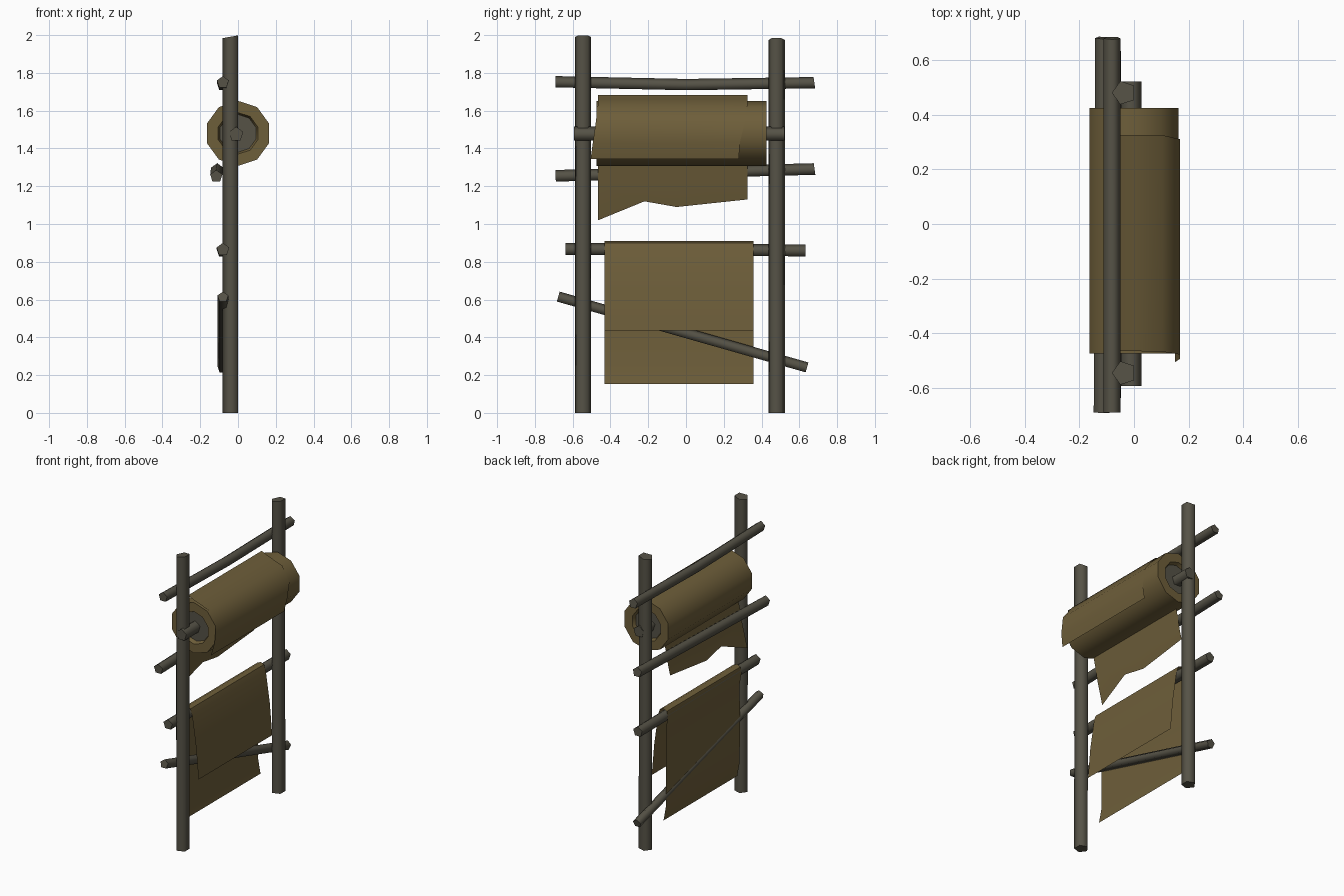
import bpy, bmesh, math
from mathutils import Vector

if "Cube" in bpy.data.objects:
    bpy.data.objects.remove(bpy.data.objects["Cube"])


def material(name, rgb):
    m = bpy.data.materials.new(name)
    m.diffuse_color = (*rgb, 1)
    m.use_nodes = True
    m.node_tree.nodes["Principled BSDF"].inputs["Base Color"].default_value = m.diffuse_color
    return m


WOOD = material("weathered_wood", (0.092, 0.085, 0.062))
HIDE = material("tan_hide", (0.155, 0.112, 0.042))


def finish(name, bm, mats, angle=80, fix=True):
    if fix:
        bmesh.ops.recalc_face_normals(bm, faces=bm.faces)
    me = bpy.data.meshes.new(name)
    bm.to_mesh(me)
    bm.free()
    ob = bpy.data.objects.new(name, me)
    bpy.context.collection.objects.link(ob)
    for m in mats:
        me.materials.append(m)
    bpy.context.view_layer.objects.active = ob
    ob.select_set(True)
    bpy.ops.object.shade_smooth_by_angle(angle=math.radians(angle))
    ob.select_set(False)
    return ob


def pole(name, path, radius, up, cut=0.0, sides=5):
    """Pole along a path; cut slants the far end."""
    bm = bmesh.new()
    pts = [Vector(p) for p in path]
    axis = (pts[-1] - pts[0]).normalized()
    u = Vector(up)
    u = (u - axis * u.dot(axis)).normalized()
    v = axis.cross(u)
    rings = []
    for i, p in enumerate(pts):
        ring = []
        for k in range(sides):
            a = 2 * math.pi * k / sides
            off = u * math.cos(a) * radius + v * math.sin(a) * radius
            if i == len(pts) - 1:
                off -= axis * cut * (1 + math.cos(a))
            ring.append(bm.verts.new(p + off))
        rings.append(ring)
    for r, s in zip(rings, rings[1:]):
        for k in range(sides):
            j = (k + 1) % sides
            bm.faces.new((r[k], r[j], s[j], s[k]))
    bm.faces.new(rings[0])
    bm.faces.new(rings[-1])
    return finish(name, bm, [WOOD])


def sheet(name, rows):
    """Thin hide; each row is a list of points across the width."""
    bm = bmesh.new()
    grid = [[bm.verts.new(p) for p in row] for row in rows]
    for r, s in zip(grid, grid[1:]):
        for k in range(len(r) - 1):
            bm.faces.new((r[k], r[k + 1], s[k + 1], s[k]))
    return finish(name, bm, [HIDE], 50)


# Upright posts
for side, y, top in (("front", -0.545, 2.0), ("back", 0.48, 1.985)):
    pole(side + "_post", [(-0.036, y, 0), (-0.037, y, 1), (-0.036, y, top)],
         0.045, (-1, 0, 0), 0.008)

# Crossbars: top one sags, lowest one is slanted
UP = (0, 0, 1)
pole("top_crossbar", [(-0.08, -0.69, 1.75), (-0.08, 0, 1.735),
                      (-0.08, 0.685, 1.745)], 0.033, UP, 0.005)
pole("middle_crossbar", [(-0.115, -0.69, 1.252), (-0.11, 0.685, 1.288)], 0.034, UP, 0.004)
pole("lower_crossbar", [(-0.08, -0.637, 0.865), (-0.08, 0.632, 0.857)], 0.035, UP)
pole("slanted_crossbar", [(-0.08, -0.677, 0.613), (-0.08, 0.64, 0.238)], 0.03, UP)
pole("roll_axle", [(-0.01, -0.593, 1.475), (-0.01, 0.522, 1.475)], 0.04, UP)

# Rolled hide: ten-sided drum with grey recessed ends
bm = bmesh.new()
rings = []
for y, r in ((-0.445, 0.1), (-0.473, 0.11), (-0.473, 0.172),
             (0.425, 0.172), (0.425, 0.11), (0.4, 0.1)):
    rings.append([bm.verts.new((r * math.sin(k * math.pi / 5), y,
                                1.48 + r * math.cos(k * math.pi / 5)))
                  for k in range(10)])
for r, s in zip(rings, rings[1:]):
    for k in range(10):
        j = (k + 1) % 10
        bm.faces.new((r[k], r[j], s[j], s[k]))
for r in (rings[0], rings[-1]):
    bm.faces.new(r).material_index = 1
finish("hide_roll", bm, [HIDE, WOOD], 50)

# Loose outer layer over the roll: (x, z, left y, right y)
outer = [(-0.05, 1.684, -0.465, 0.325), (0.0, 1.662, -0.465, 0.325),
         (0.104, 1.626, -0.467, 0.325), (0.169, 1.535, -0.478, 0.31),
         (0.169, 1.43, -0.493, 0.285), (0.15, 1.345, -0.505, 0.28)]
sheet("loose_outer_layer", [[(x, a, z), (x, b, z)] for x, z, a, b in outer])

# Ragged tail hanging from the roll
hem = [(-0.465, 1.02), (-0.22, 1.12), (-0.05, 1.09), (0.325, 1.13)]
tail = [[(x, y, z) for y, _ in hem] for x, z in ((-0.06, 1.36), (-0.08, 1.27), (-0.092, 1.2))]
tail.append([(-0.092 - (1.2 - z) * 0.24, y, z) for y, z in hem])
sheet("ragged_tail", tail)

# Hide draped over the lower crossbar
drape = [(0.006, 0.437), (-0.012, 0.65), (-0.042, 0.86), (-0.055, 0.9), (-0.08, 0.91),
         (-0.106, 0.898), (-0.114, 0.86), (-0.1, 0.78), (-0.102, 0.5),
         (-0.1, 0.25), (-0.082, 0.152)]
sheet("draped_hide", [[(x, -0.432, z), (x, 0.358, z)] for x, z in drape])
